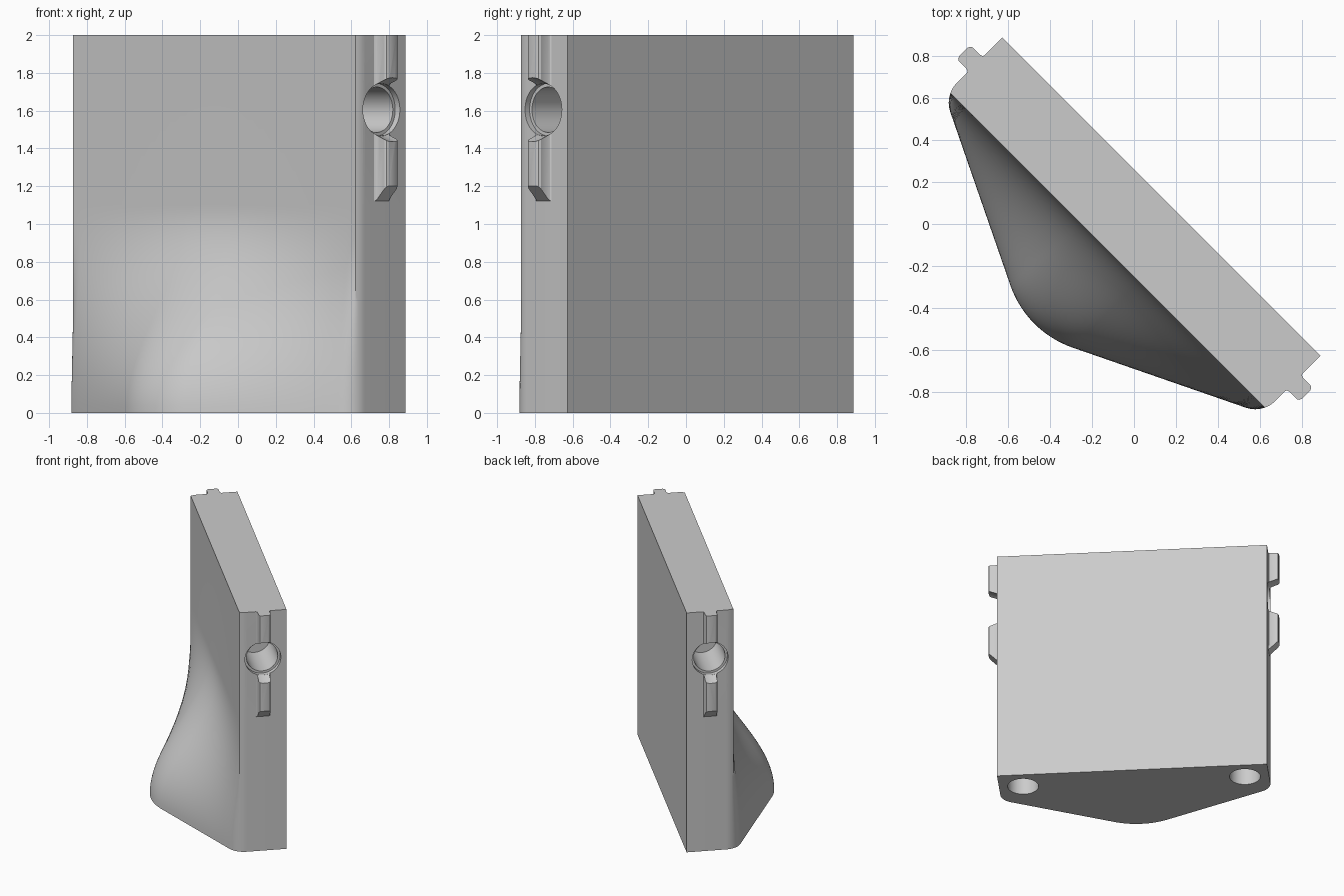
import bpy, bmesh, math
from mathutils import Matrix, Vector

cube = bpy.data.objects.get("Cube")
if cube:
    bpy.data.objects.remove(cube, do_unlink=True)

END = 1.071      # half length of the slab
BACK = -0.184    # back plane, measured toward the front
FRONT = 0.177    # front plane
HOLE_Z = 1.605
TURN = Matrix.Rotation(-math.pi / 4, 4, 'Z')

gray = bpy.data.materials.new("plain_gray")
gray.use_nodes = True
gray.diffuse_color = (0.6, 0.6, 0.6, 1)
gray.node_tree.nodes["Principled BSDF"].inputs["Base Color"].default_value = gray.diffuse_color


def finish(name, bm):
    bmesh.ops.recalc_face_normals(bm, faces=bm.faces)
    mesh = bpy.data.meshes.new(name)
    bm.to_mesh(mesh)
    bm.free()
    mesh.materials.append(gray)
    obj = bpy.data.objects.new(name, mesh)
    bpy.context.collection.objects.link(obj)
    return obj


def loft(name, rings):
    """Skin a list of equal rings of (along, forward, z) and cap both ends."""
    bm = bmesh.new()
    loops = [[bm.verts.new(TURN @ Vector((u, -v, z))) for u, v, z in ring] for ring in rings]
    n = len(loops[0])
    for low, high in zip(loops, loops[1:]):
        for i in range(n):
            j = (i + 1) % n
            bm.faces.new((low[i], low[j], high[j], high[i]))
    bm.faces.new(loops[0])
    bm.faces.new(loops[-1])
    return finish(name, bm)


def frustum(r1, r2, start, end, axis, place):
    bm = bmesh.new()
    spin = Matrix.Rotation(math.pi / 2, 4, 'Y') if axis == 'X' else Matrix()
    shift = Matrix.Translation((0, 0, (start + end) / 2))
    bmesh.ops.create_cone(bm, cap_ends=True, segments=64, radius1=r1, radius2=r2,
                          depth=end - start, matrix=TURN @ Matrix.Translation(place) @ spin @ shift)
    obj = finish("cutter", bm)
    obj.hide_render = True
    return obj


def cut(obj, cutters):
    bpy.context.view_layer.objects.active = obj
    for cutter in cutters:
        mod = obj.modifiers.new("cut", 'BOOLEAN')
        mod.operation = 'DIFFERENCE'
        mod.solver = 'EXACT'
        mod.object = cutter
        bpy.ops.object.modifier_apply(modifier=mod.name)
        bpy.data.objects.remove(cutter, do_unlink=True)


def smooth(obj):
    bpy.ops.object.select_all(action='DESELECT')
    obj.select_set(True)
    bpy.context.view_layer.objects.active = obj
    bpy.ops.object.shade_smooth_by_angle(angle=math.radians(30))


# Half outline of the foot: rounded end corner, sloping side, rounded nose
slope = math.atan(0.485)
r_end, r_nose = 0.135, 0.48
cu, cv = END - r_end, 0.12
edge = math.asin((FRONT - cv) / r_end)
stop = math.pi / 2 - slope
angles = [edge * i / 4 for i in range(5)] + [edge + (stop - edge) * i / 6 for i in range(1, 7)]
half = [(cu + r_end * math.cos(a), cv + r_end * math.sin(a)) for a in angles]
u0, v0 = half[-1]
u1 = r_nose * math.sin(slope)
v1 = v0 + (u0 - u1) * math.tan(slope)
half += [(u0 + (u1 - u0) * i / 10, v0 + (v1 - v0) * i / 10) for i in range(1, 11)]
for i in range(7, -1, -1):
    a = slope * i / 8
    half.append((r_nose * math.sin(a), v1 + r_nose * (math.cos(a) - math.cos(slope))))
half.insert(0, (END, BACK))
outline = half + [(-u, v) for u, v in reversed(half[:-1])]

# Slab whose bulging foot eases into the flat front
BLEND, STEPS = 1.1, 28
levels = [BLEND * i / STEPS for i in range(STEPS + 1)] + [2.0]
rings = []
for z in levels:
    t = min(z / BLEND, 1)
    grow = 0.5 * (1 + math.cos(math.pi * t))
    rings.append([(u, v if v <= FRONT else FRONT + (v - FRONT) * grow, z) for u, v in outline])
slab = loft("slab_with_foot", rings)

# Stepped round sockets in both ends and plain sockets underneath
for s in (-1, 1):
    def span(a, b):
        return (min(s * a, s * b), max(s * a, s * b))
    mid = (0, 0.003, HOLE_Z)
    cut(slab, [frustum(0.138, 0.138, *span(END - 0.035, 1.2), 'X', mid),
               frustum(0.12, 0.12, *span(0.7, 1.2), 'X', mid),
               frustum(0.122, 0.122, -0.1, 0.35, 'Z', (s * 0.88, 0, 0))])
smooth(slab)

# Locating ribs with a sloped lower end, parted around the socket
side = [(1.068, 0.062), (1.075, 0.051), (1.086, 0.046), (1.138, 0.046), (1.148, 0.04), (1.153, 0.028)]
profile = [(u, w - 0.005) for u, w in side] + [(u, -w - 0.005) for u, w in reversed(side)]
for s, name in ((1, "left_rib"), (-1, "right_rib")):
    low = [(s * u, v, 1.12 + max(0, u - END)) for u, v in profile]
    high = [(s * u, v, 2.0) for u, v in profile]
    rib = loft(name, [low, high])
    radii = (0.135, 0.172) if s > 0 else (0.172, 0.135)
    reach = (1.06, 1.16) if s > 0 else (-1.16, -1.06)
    cut(rib, [frustum(*radii, *reach, 'X', (0, 0.003, HOLE_Z))])
    smooth(rib)
